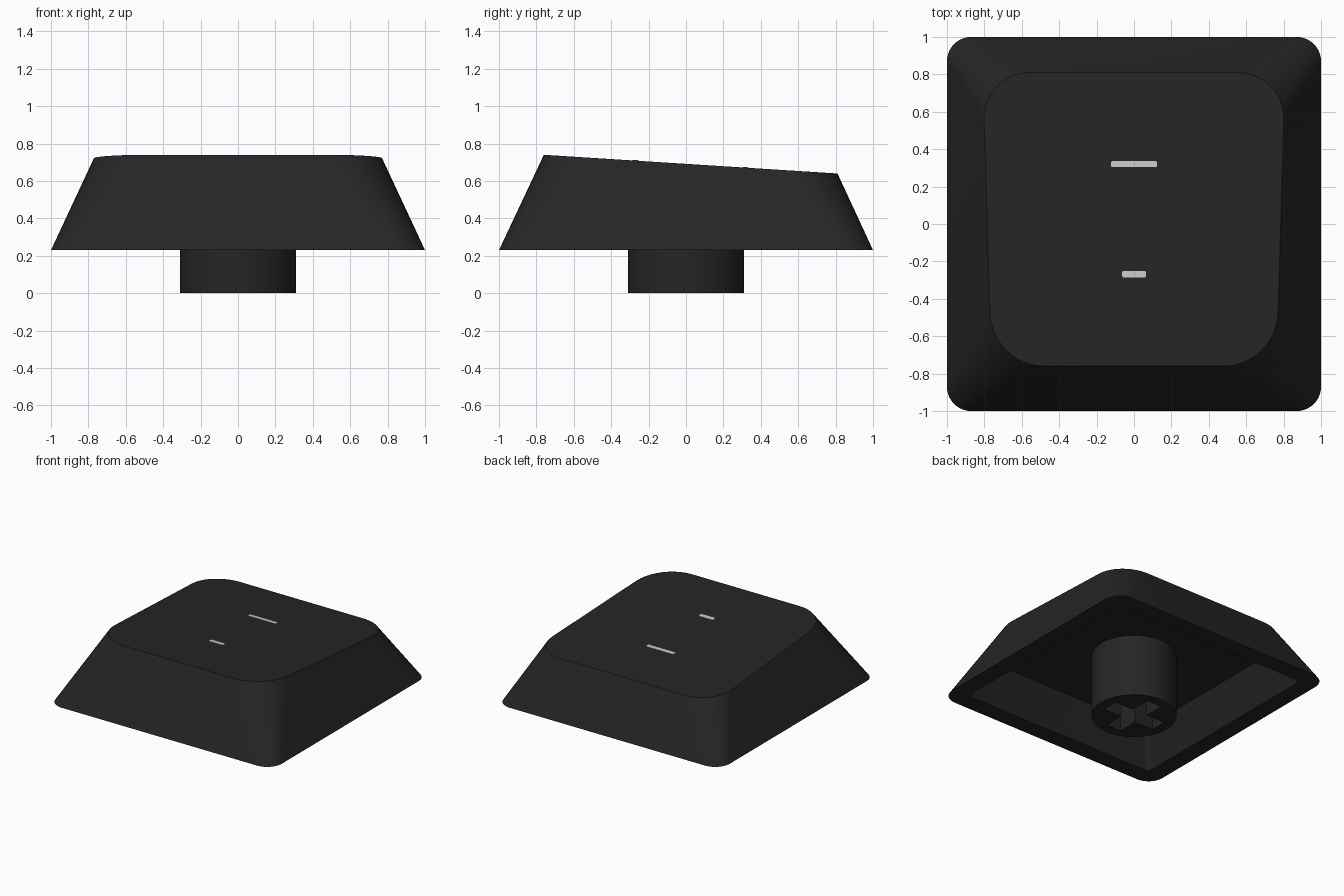
import bpy, bmesh, math

if "Cube" in bpy.data.objects:
    bpy.data.objects.remove(bpy.data.objects["Cube"])

BASE_Z, SLOPE, STEPS = 0.23, 0.467, 10


def material(name, value):
    m = bpy.data.materials.new(name)
    m.diffuse_color = (value, value, value, 1)
    m.use_nodes = True
    m.node_tree.nodes["Principled BSDF"].inputs["Base Color"].default_value = m.diffuse_color
    return m


black = material("charcoal plastic", 0.0185)
grey = material("light grey legend", 0.58)


def top_z(y):
    # tilted top plane, high at the front and low at the back
    return 0.74 - 0.0637 * (y + 0.76)


def ring(hx, y0, y1, r_front, r_back):
    # counter-clockwise rounded rectangle outline
    pts = []
    corners = [(1, 1, r_back, 0), (-1, 1, r_back, 90),
               (-1, -1, r_front, 180), (1, -1, r_front, 270)]
    for sx, sy, r, start in corners:
        cx = sx * (hx - r)
        cy = y1 - r if sy > 0 else y0 + r
        for i in range(STEPS + 1):
            a = math.radians(start + 90 * i / STEPS)
            pts.append((cx + r * math.cos(a), cy + r * math.sin(a)))
    return pts


def finish(name, bm, mat, smooth=True):
    bmesh.ops.recalc_face_normals(bm, faces=bm.faces[:])
    me = bpy.data.meshes.new(name)
    bm.to_mesh(me)
    bm.free()
    me.materials.append(mat)
    ob = bpy.data.objects.new(name, me)
    bpy.context.collection.objects.link(ob)
    if smooth:
        bpy.ops.object.select_all(action='DESELECT')
        ob.select_set(True)
        bpy.context.view_layer.objects.active = ob
        bpy.ops.object.shade_smooth_by_angle(angle=math.radians(30))
    return ob


def loft(name, loops, mat, smooth=True):
    # skin a stack of equal-length loops and cap both ends
    bm = bmesh.new()
    rows = [[bm.verts.new(p) for p in loop] for loop in loops]
    n = len(rows[0])
    for a, b in zip(rows, rows[1:]):
        for i in range(n):
            j = (i + 1) % n
            bm.faces.new((a[i], a[j], b[j], b[i]))
    bm.faces.new(rows[0])
    bm.faces.new(rows[-1])
    return finish(name, bm, mat, smooth)


# Hollow cap shell: top outline, base outline, inner rim, ceiling
top_loop = []
for x, y in ring(0.79, -0.76, 0.81, 0.29, 0.25):
    z = top_z(y)
    width = 1 - SLOPE * (z - BASE_Z)
    top_loop.append((x * width / 0.79, y, z))
base_loop = [(x, y, BASE_Z) for x, y in ring(1, -1, 1, 0.13, 0.13)]
rim_loop = [(x, y, BASE_Z) for x, y in ring(0.86, -0.86, 0.86, 0.03, 0.03)]
ceiling_loop = [(x, y, 0.5) for x, y in ring(0.735, -0.735, 0.735, 0.03, 0.03)]
loft("cap_shell", [top_loop, base_loop, rim_loop, ceiling_loop], black)

# Round stem under the cap
circle = [(0.31 * math.cos(math.tau * i / 64), 0.31 * math.sin(math.tau * i / 64))
          for i in range(64)]
stem = loft("stem", [[(x, y, z) for x, y in circle] for z in (0, 0.505)], black)

# Cross-shaped socket cut into the stem
w, l = 0.065, 0.23
quarter = [(l, -w), (l, w), (w, w)]
cross = []
for k in range(4):
    c, s = round(math.cos(k * math.pi / 2)), round(math.sin(k * math.pi / 2))
    cross += [(c * x - s * y, s * x + c * y) for x, y in quarter]
cutter = loft("socket_cutter", [[(x, y, z) for x, y in cross] for z in (-0.1, 0.4)],
              black, smooth=False)
cutter.hide_render = True
cutter.hide_viewport = True
cut = stem.modifiers.new("socket", 'BOOLEAN')
cut.operation = 'DIFFERENCE'
cut.solver = 'EXACT'
cut.object = cutter

# Printed dashes on the top face
for name, hx, y0, y1 in (("upper_dash", 0.124, 0.304, 0.336),
                         ("lower_dash", 0.064, -0.286, -0.25)):
    outline = ring(hx, y0, y1, 0.01, 0.01)
    loft(name, [[(x, y, top_z(y) + dz) for x, y in outline] for dz in (-0.002, 0.003)],
         grey, smooth=False)
